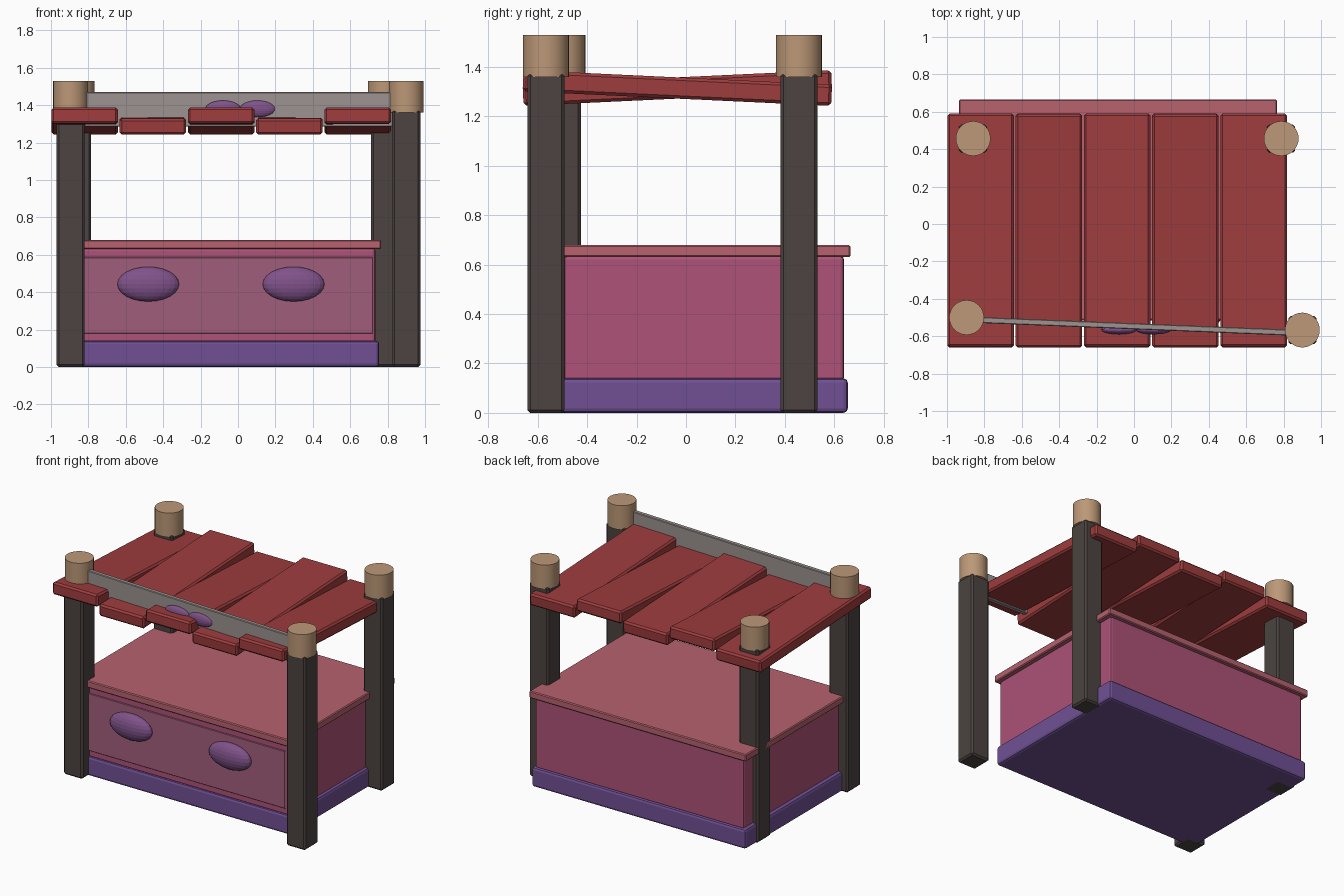
import bpy, math
from mathutils import Matrix

if "Cube" in bpy.data.objects:
    bpy.data.objects.remove(bpy.data.objects["Cube"])


def material(name, hex_code):
    def lin(c):
        return c / 12.92 if c <= 0.04045 else ((c + 0.055) / 1.055) ** 2.4
    m = bpy.data.materials.new(name)
    rgb = [lin(int(hex_code[i:i + 2], 16) / 255) for i in (0, 2, 4)]
    m.diffuse_color = (*rgb, 1)
    m.use_nodes = True
    m.node_tree.nodes["Principled BSDF"].inputs["Base Color"].default_value = m.diffuse_color
    return m


DARK_WOOD = material("dark_wood", "4C4441")
TAN = material("tan_wood", "BC9877")
RED = material("red_plank", "9E3C3D")
GREY = material("grey_rail", "9C9390")
ROSE = material("rose_lid", "B7626F")
PINK = material("pink_body", "AD5277")
MAUVE = material("mauve_panel", "A05F7B")
VIOLET = material("violet_base", "705094")
PLUM = material("plum_knob", "80528A")


def finish(ob, name, mat):
    ob.name = name
    ob.data.materials.append(mat)
    return ob


def box(name, lo, hi, mat, bevel=0.01, segments=1):
    """Box between two corners with softened edges."""
    size = [b - a for a, b in zip(lo, hi)]
    mid = [(a + b) / 2 for a, b in zip(lo, hi)]
    bpy.ops.mesh.primitive_cube_add(size=1, location=mid)
    ob = bpy.context.object
    ob.data.transform(Matrix.Diagonal((*size, 1)))
    if bevel:
        mod = ob.modifiers.new("Bevel", 'BEVEL')
        mod.width = bevel
        mod.segments = segments
    return finish(ob, name, mat)


def knob(name, centre, radii, mat):
    """Flattened ball with flat faces."""
    bpy.ops.mesh.primitive_uv_sphere_add(segments=24, ring_count=12, radius=1, location=centre)
    ob = bpy.context.object
    ob.data.transform(Matrix.Diagonal((*radii, 1)))
    return finish(ob, name, mat)


# Corner posts with round caps
posts = {
    "front_left": (-0.895, -0.50),
    "front_right": (0.90, -0.567),
    "back_left": (-0.86, 0.457),
    "back_right": (0.787, 0.457),
}
for key, (x, y) in posts.items():
    box(key + "_post", (x - 0.075, y - 0.075, 0), (x + 0.075, y + 0.075, 1.375), DARK_WOOD, 0.012)
    bpy.ops.mesh.primitive_cylinder_add(vertices=32, radius=0.093, depth=0.17, location=(x, y, 1.445))
    cap = finish(bpy.context.object, key + "_cap", TAN)
    bpy.ops.object.shade_smooth_by_angle(angle=math.radians(30))

# Roof planks, tilted alternately forwards and backwards
for i in range(5):
    x = -0.82 + i * 0.365
    plank = box(f"roof_plank_{i + 1}", (x - 0.178, -0.66, 1.272), (x + 0.178, 0.59, 1.358), RED, 0.012)
    plank.rotation_euler.x = math.radians(2.7) * (-1 if i % 2 == 0 else 1)

# Front rail, slightly skewed between the front posts
rail = box("front_rail", (-0.82, -0.563, 1.285), (0.83, -0.531, 1.47), GREY, 0.004)
rail.rotation_euler.z = math.atan2(-0.067, 1.65)

# Small knobs on the rail
for side, x in (("left", -0.08), ("right", 0.105)):
    knob(f"rail_knob_{side}", (x, -0.565, 1.38), (0.095, 0.025, 0.045), PLUM)

# Counter: base, body and lid
box("counter_base", (-0.925, -0.505, 0), (0.755, 0.655, 0.14), VIOLET, 0.018, 2)
box("counter_body", (-0.90, -0.495, 0.13), (0.735, 0.64, 0.635), PINK, 0.015, 2)
box("counter_lid", (-0.935, -0.515, 0.63), (0.765, 0.665, 0.68), ROSE, 0.006)

# Front panel with two large knobs
box("front_panel", (-0.885, -0.504, 0.18), (0.722, -0.494, 0.587), MAUVE, 0.003)
for side, x in (("left", -0.48), ("right", 0.297)):
    knob(f"panel_knob_{side}", (x, -0.51, 0.443), (0.165, 0.055, 0.093), PLUM)
